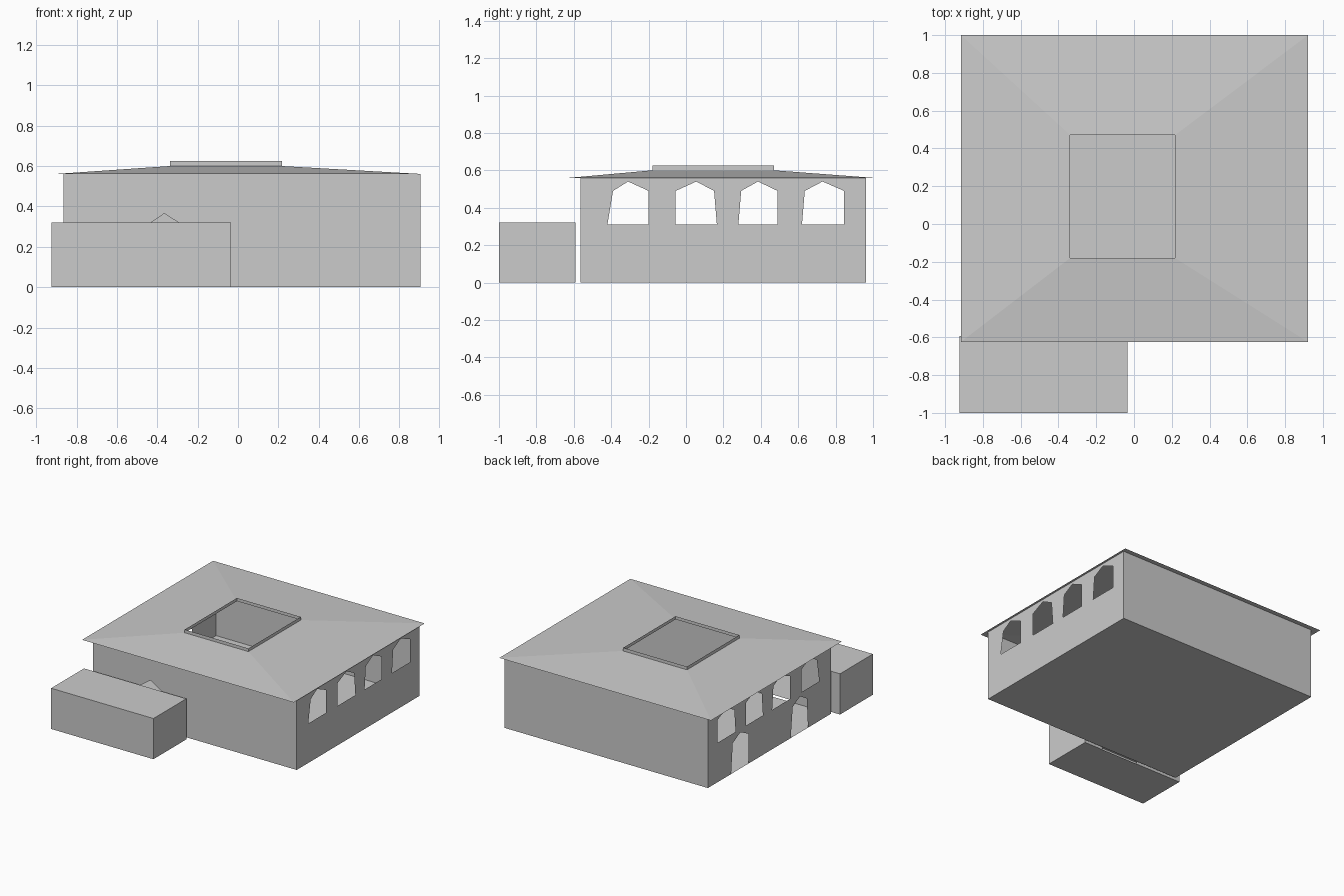
import bpy, bmesh
from mathutils import Vector

if "Cube" in bpy.data.objects:
    bpy.data.objects.remove(bpy.data.objects["Cube"])


def finish(bm, name):
    me = bpy.data.meshes.new(name)
    bm.to_mesh(me)
    bm.free()
    ob = bpy.data.objects.new(name, me)
    bpy.context.collection.objects.link(ob)
    return ob


def arch(b0, s0, peak, s1, b1, base, spring, top):
    """Five-sided opening: foot, spring, peak, spring, foot."""
    return [(b0, base), (s0, spring), (peak, top), (s1, spring), (b1, base)]


def panel(name, lo, hi, height, place, normal, doors=(), windows=()):
    """Thin wall sheet: doors notch the bottom edge, windows are holes."""
    outline = [(lo, 0)]
    for d in sorted(doors):
        outline += d
    outline += [(hi, 0), (hi, height), (lo, height)]
    bm = bmesh.new()
    edges = []
    for loop in [outline, *windows]:
        vs = [bm.verts.new(place(s, z)) for s, z in loop]
        edges += [bm.edges.new((vs[i - 1], vs[i])) for i in range(len(vs))]
    n = Vector(normal)
    bmesh.ops.triangle_fill(bm, edges=edges, use_beauty=True, normal=n)
    bm.normal_update()
    for f in bm.faces:
        if f.normal.dot(n) < 0:
            f.normal_flip()
    return finish(bm, name)


def rings(name, levels, cap=False):
    """Stack of rectangles (x0, x1, y0, y1, z) joined by side faces."""
    bm = bmesh.new()
    prev = None
    for x0, x1, y0, y1, z in levels:
        cur = [bm.verts.new(p) for p in
               ((x0, y0, z), (x1, y0, z), (x1, y1, z), (x0, y1, z))]
        if prev:
            for i in range(4):
                j = (i + 1) % 4
                bm.faces.new((prev[i], prev[j], cur[j], cur[i]))
        prev = cur
    if cap:
        bm.faces.new(prev)
    return finish(bm, name)


def room(prefix, x0, x1, y0, y1, h, front=(), back=(), left=(), left_win=(), right_win=()):
    """Hollow room of four wall sheets and a floor."""
    panel(prefix + "_front_wall", x0, x1, h, lambda s, z: (s, y0, z), (0, -1, 0), front)
    panel(prefix + "_back_wall", x0, x1, h, lambda s, z: (s, y1, z), (0, 1, 0), back)
    panel(prefix + "_left_wall", y0, y1, h, lambda s, z: (x0, s, z), (-1, 0, 0), left, left_win)
    panel(prefix + "_right_wall", y0, y1, h, lambda s, z: (x1, s, z), (1, 0, 0), (), right_win)
    panel(prefix + "_floor", x0, x1, y1 - y0, lambda s, t: (s, y0 + t, 0), (0, 0, -1))


# Arched windows shared by both side walls
windows = [arch(*w, 0.31, 0.49, 0.54) for w in (
    (-0.42, -0.39, -0.31, -0.20, -0.20),
    (-0.055, -0.055, 0.055, 0.15, 0.165),
    (0.28, 0.295, 0.385, 0.49, 0.49),
    (0.62, 0.635, 0.73, 0.845, 0.845))]

# Side doors on the left, and the passage door between hall and annex
side_doors = [arch(-0.28, -0.265, -0.18, -0.09, -0.065, 0, 0.235, 0.285),
              arch(0.46, 0.46, 0.56, 0.655, 0.675, 0, 0.235, 0.285)]
hall_door = [arch(-0.52, -0.51, -0.365, -0.21, -0.20, 0, 0.265, 0.365)]
annex_door = [arch(-0.52, -0.51, -0.365, -0.21, -0.20, 0, 0.25, 0.30)]

# Main hall
room("hall", -0.865, 0.905, -0.563, 0.963, 0.56, front=hall_door,
     left=side_doors, left_win=windows, right_win=windows)

# Front annex
room("annex", -0.925, -0.035, -1.0, -0.592, 0.32, back=annex_door)
panel("annex_roof", -0.925, -0.035, 0.408, lambda s, t: (s, -1.0 + t, 0.32), (0, 0, 1))

# Low sloped roof with flat eaves, open in the middle
rings("roof", [(-0.917, 0.922, -0.625, 1.0, 0.56),
               (-0.338, 0.217, -0.18, 0.47, 0.60)])
rings("eaves", [(-0.917, 0.922, -0.625, 1.0, 0.559),
                (-0.865, 0.905, -0.563, 0.963, 0.559)])
# Upright rim around the roof opening
rings("roof_opening_rim", [(-0.338, 0.217, -0.18, 0.47, 0.60),
                           (-0.338, 0.217, -0.18, 0.47, 0.625)])
